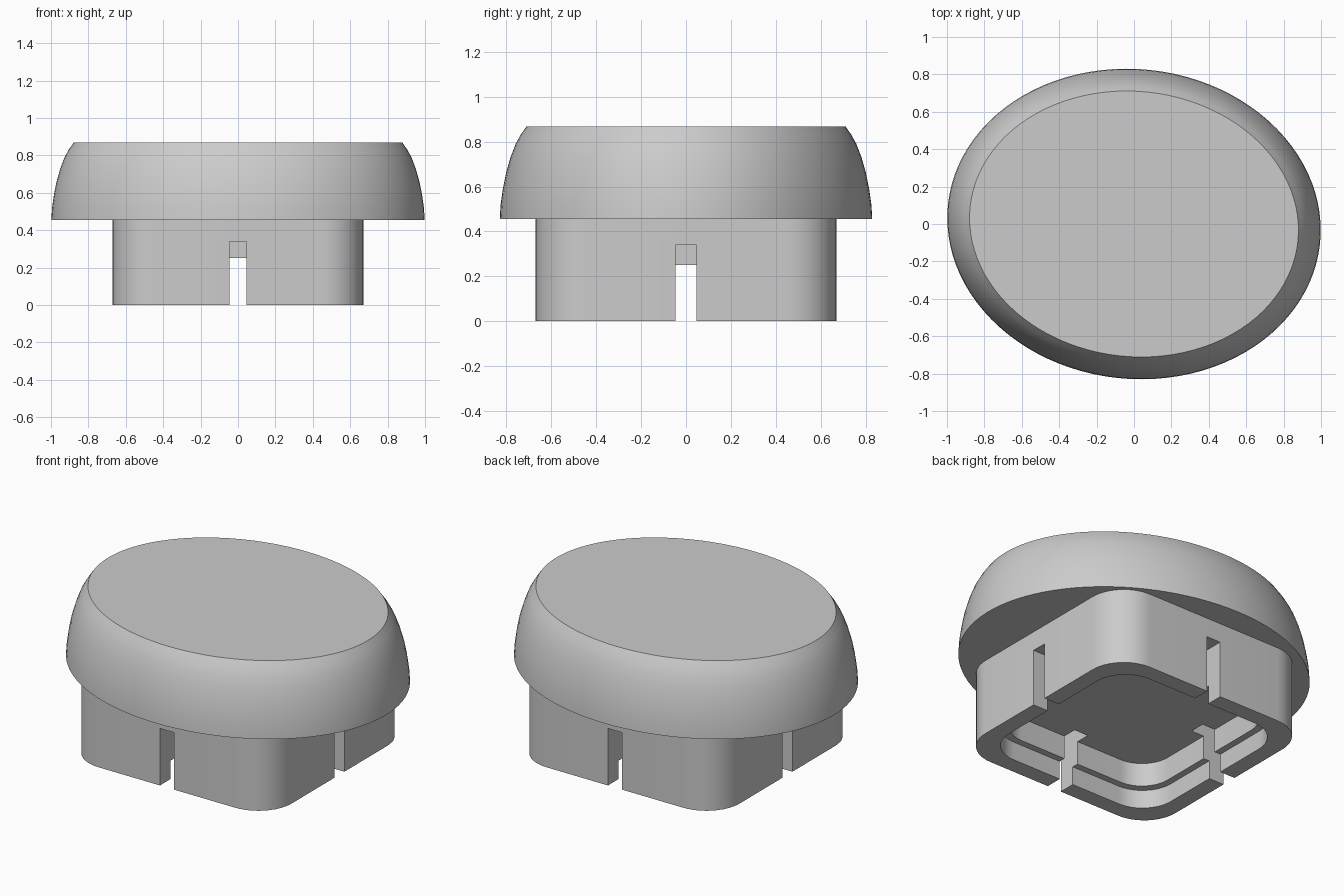
import bpy, bmesh
from math import sin, cos, pi, radians

default = bpy.data.objects.get("Cube")
if default:
    bpy.data.objects.remove(default, do_unlink=True)

grey = bpy.data.materials.new("light_grey")
grey.use_nodes = True
colour = (0.6, 0.6, 0.6, 1)
grey.diffuse_color = colour
grey.node_tree.nodes["Principled BSDF"].inputs["Base Color"].default_value = colour


def loft(name, rings):
    """Closed solid through a stack of equal-sized rings, listed bottom to top."""
    bm = bmesh.new()
    loops = [[bm.verts.new(p) for p in ring] for ring in rings]
    n = len(loops[0])
    for low, high in zip(loops, loops[1:]):
        for i in range(n):
            j = (i + 1) % n
            bm.faces.new((low[i], low[j], high[j], high[i]))
    bm.faces.new(loops[0][::-1])
    bm.faces.new(loops[-1])
    mesh = bpy.data.meshes.new(name)
    bm.to_mesh(mesh)
    bm.free()
    mesh.materials.append(grey)
    obj = bpy.data.objects.new(name, mesh)
    bpy.context.collection.objects.link(obj)
    return obj


def rounded_square(half, radius, z, steps=12):
    points = []
    for k in range(4):
        sx, sy = ((1, 1), (-1, 1), (-1, -1), (1, -1))[k]
        for s in range(steps + 1):
            a = (k + s / steps) * pi / 2
            points.append((sx * (half - radius) + radius * cos(a),
                           sy * (half - radius) + radius * sin(a), z))
    return points


def prism(name, half, radius, z0, z1):
    return loft(name, [rounded_square(half, radius, z) for z in (z0, z1)])


def box(name, x0, x1, y0, y1, z0, z1):
    return loft(name, [[(x0, y0, z), (x1, y0, z), (x1, y1, z), (x0, y1, z)]
                       for z in (z0, z1)])


def activate(obj):
    bpy.ops.object.select_all(action="DESELECT")
    obj.select_set(True)
    bpy.context.view_layer.objects.active = obj


def cut(target, cutter):
    cutter.hide_render = True
    mod = target.modifiers.new("cut", "BOOLEAN")
    mod.operation = "DIFFERENCE"
    mod.solver = "EXACT"
    mod.object = cutter
    activate(target)
    bpy.ops.object.modifier_apply(modifier=mod.name)
    bpy.data.objects.remove(cutter, do_unlink=True)


def smooth(obj):
    activate(obj)
    bpy.ops.object.shade_smooth_by_angle(angle=radians(30))


# Oval cap: inset from the rim grows with height, slightly turned about z
TURN = radians(-6)


def oval(inset, z, n=96):
    a, b = 1.0 - inset, 0.828 - inset
    points = []
    for i in range(n):
        t = 2 * pi * i / n
        x, y = a * cos(t), b * sin(t)
        points.append((x * cos(TURN) - y * sin(TURN), x * sin(TURN) + y * cos(TURN), z))
    return points


profile = [(0, 0.455), (0.004, 0.52), (0.014, 0.59), (0.028, 0.66),
           (0.048, 0.73), (0.071, 0.79), (0.093, 0.83), (0.119, 0.868)]
cap = loft("oval_cap", [oval(inset, z) for inset, z in profile])
smooth(cap)

# Square base with a stepped recess underneath
base = prism("square_base", 0.67, 0.22, 0, 0.46)
cut(base, prism("recess_cutter", 0.53, 0.18, -0.1, 0.25))
cut(base, prism("rim_cutter", 0.57, 0.2, -0.2, 0.11))

# A slot through the middle of each wall
w, inner, outer = 0.046, 0.445, 0.8
for s in (-1, 1):
    near, far = sorted((s * inner, s * outer))
    cut(base, box("slot_cutter", near, far, -w, w, -0.3, 0.34))
    cut(base, box("slot_cutter", -w, w, near, far, -0.3, 0.34))
smooth(base)
